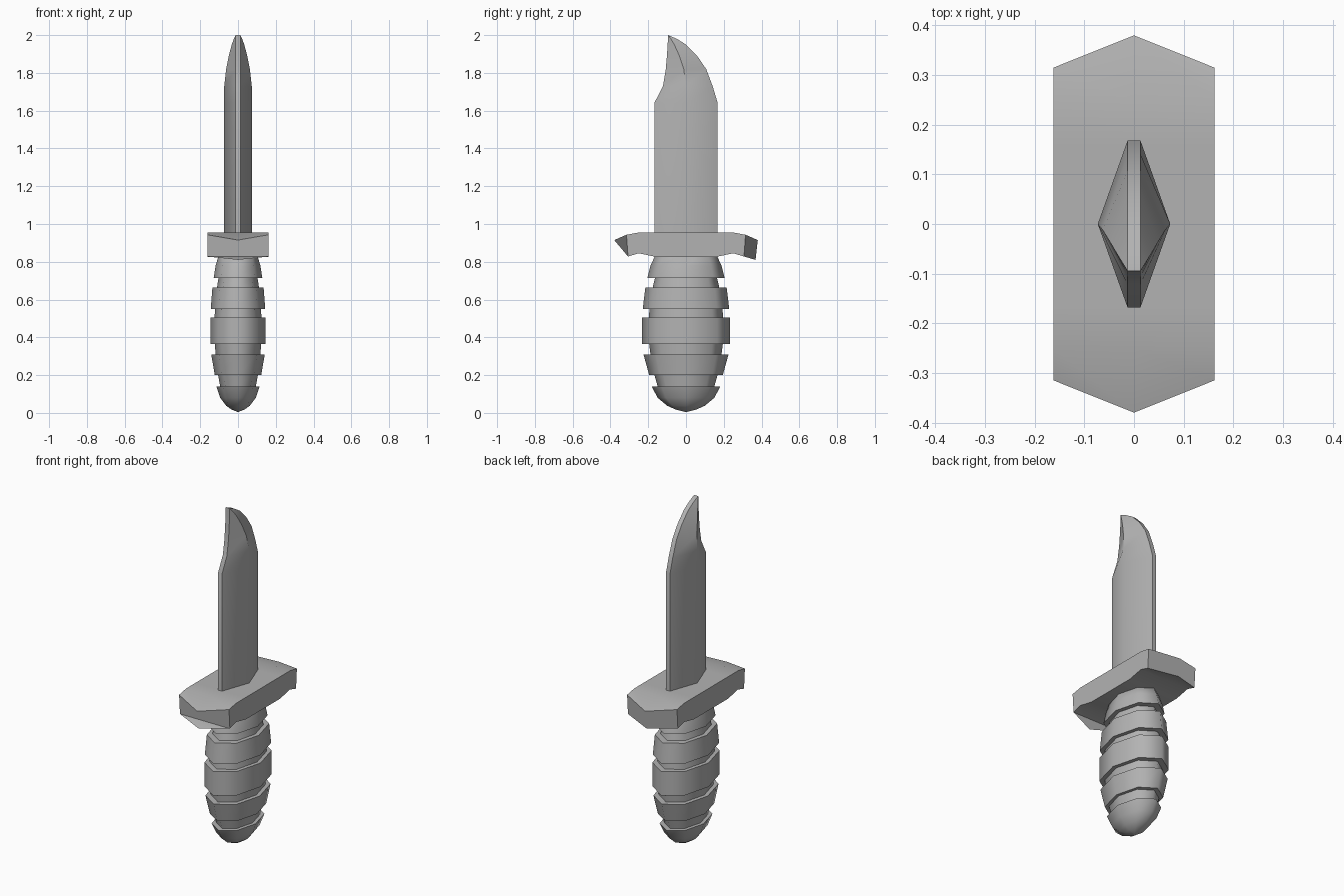
import bpy, bmesh, math

if "Cube" in bpy.data.objects:
    bpy.data.objects.remove(bpy.data.objects["Cube"])

grey = bpy.data.materials.new("plain grey")
grey.diffuse_color = (0.45, 0.45, 0.45, 1)
grey.use_nodes = True
grey.node_tree.nodes["Principled BSDF"].inputs["Base Color"].default_value = grey.diffuse_color


def loft(name, rings, angle):
    """Skin a stack of equal-length closed rings and cap both ends."""
    bm = bmesh.new()
    loops = [[bm.verts.new(p) for p in ring] for ring in rings]
    n = len(loops[0])
    for a, b in zip(loops, loops[1:]):
        for i in range(n):
            j = (i + 1) % n
            bm.faces.new((a[i], a[j], b[j], b[i]))
    bm.faces.new(loops[0][::-1])
    bm.faces.new(loops[-1])
    bmesh.ops.recalc_face_normals(bm, faces=bm.faces)
    mesh = bpy.data.meshes.new(name)
    bm.to_mesh(mesh)
    bm.free()
    mesh.materials.append(grey)
    ob = bpy.data.objects.new(name, mesh)
    bpy.context.collection.objects.link(ob)
    bpy.ops.object.select_all(action='DESELECT')
    bpy.context.view_layer.objects.active = ob
    ob.select_set(True)
    bpy.ops.object.shade_smooth_by_angle(angle=math.radians(angle))
    return ob


# Blade: flattened diamond section, clipped back and curved edge
# (z, back edge y, ridge y, cutting edge y, ridge half width)
blade = [(0.90, -0.168, 0, 0.168, 0.073),
         (1.64, -0.168, 0, 0.168, 0.073),
         (1.73, -0.122, 0, 0.141, 0.073),
         (1.82, -0.107, -0.012, 0.107, 0.063),
         (1.89, -0.101, -0.035, 0.059, 0.049),
         (1.95, -0.097, -0.062, 0.0, 0.033),
         (1.98, -0.096, -0.080, -0.048, 0.022),
         (2.00, -0.095, -0.0945, -0.094, 0.013)]
e = 0.013
loft("blade", [[(-e, a, z), (e, a, z), (w, m, z), (e, b, z), (-e, b, z), (-w, m, z)]
               for z, a, m, b, w in blade], 45)

# Guard: sections along y, pointed in the middle of each end
# (side y, middle y, side top, middle top, side bottom, middle bottom)
half = [(0.315, 0.38, 0.943, 0.915, 0.828, 0.81),
        (0.25, 0.25, 0.955, 0.955, 0.845, 0.845),
        (0.16, 0.16, 0.955, 0.955, 0.826, 0.826)]
X = 0.162


def section(s, row):
    ys, ym, ts, tm, bs, bmid = row
    # the bottom of each end leans in slightly
    yb = ym - 0.012 if ym > 0.3 else ym
    yc = ys - 0.008 if ym > 0.3 else ys
    return [(-X, s * yc, bs), (0, s * yb, bmid), (X, s * yc, bs),
            (X, s * ys, ts), (0, s * ym, tm), (-X, s * ys, ts)]


loft("guard", [section(-1, r) for r in half] + [section(1, r) for r in half[::-1]], 30)

# Handle: eight-sided oval grip with raised bands, from bottom to top (z, half depth)
grip = [(0.005, 0.004), (0.018, 0.055), (0.038, 0.10), (0.08, 0.15), (0.14, 0.182),
        (0.14, 0.150), (0.20, 0.167),                       # groove
        (0.20, 0.195), (0.31, 0.225),                       # band
        (0.31, 0.188), (0.365, 0.195),                      # groove
        (0.365, 0.232), (0.505, 0.232),                     # middle band
        (0.505, 0.197), (0.55, 0.193),                      # groove
        (0.55, 0.229), (0.665, 0.215),                      # band
        (0.665, 0.176), (0.715, 0.164),                     # groove
        (0.715, 0.204), (0.78, 0.188), (0.85, 0.155)]       # top band
loft("handle", [[(0.63 * r * math.cos(k * math.pi / 4), r * math.sin(k * math.pi / 4), z)
                 for k in range(8)] for z, r in grip], 70)
